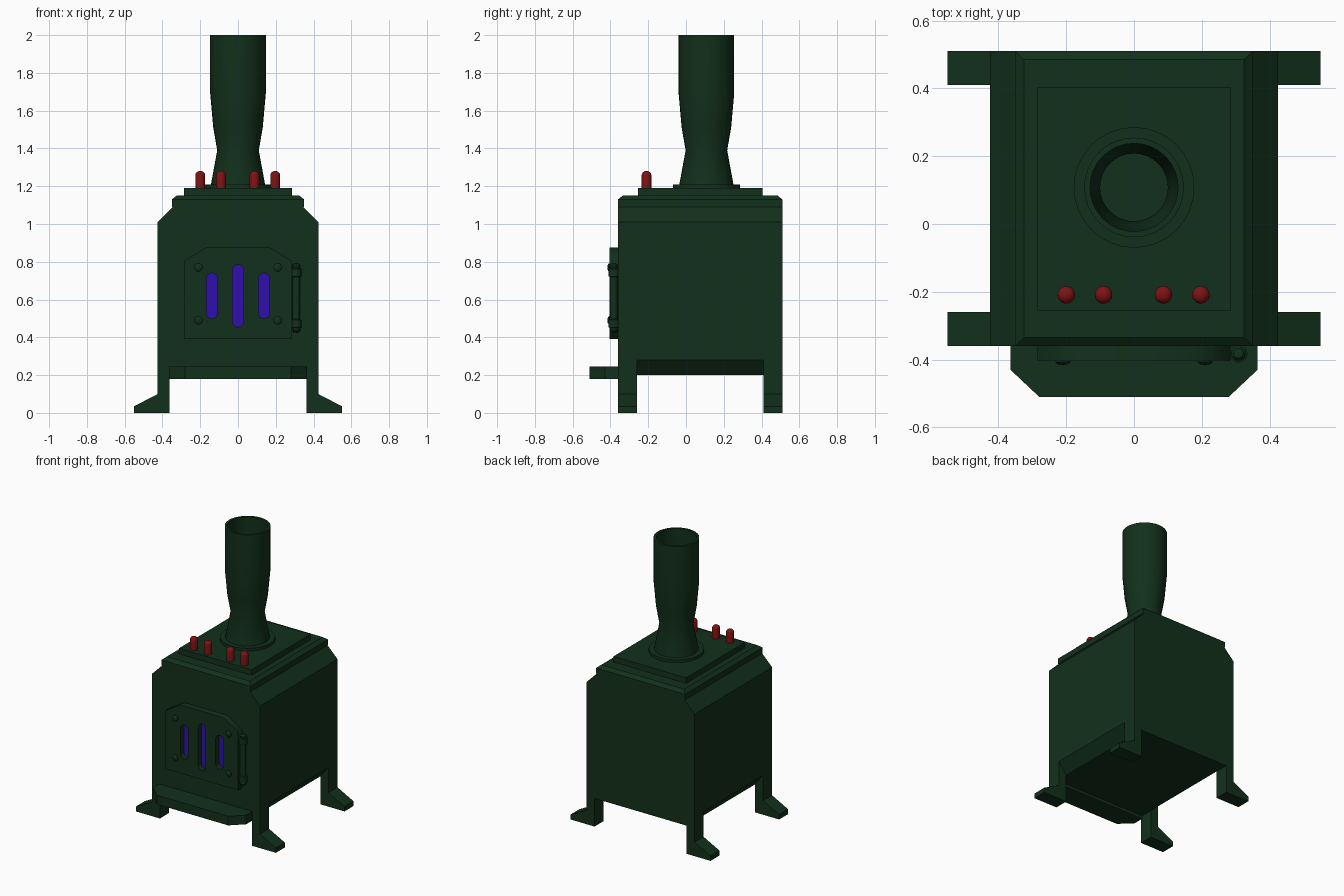
import bpy, bmesh
from math import sin, cos, pi, radians
from mathutils import Vector

if "Cube" in bpy.data.objects:
    bpy.data.objects.remove(bpy.data.objects["Cube"])


def material(name, color):
    m = bpy.data.materials.new(name)
    m.diffuse_color = (*color, 1)
    m.use_nodes = True
    m.node_tree.nodes["Principled BSDF"].inputs["Base Color"].default_value = m.diffuse_color
    return m


GREEN = material("green_iron", (0.006, 0.03, 0.011))
RED = material("red_knob", (0.22, 0.006, 0.006))
BLUE = material("blue_glass", (0.03, 0.005, 0.42))


def add(name, mesh, mat=GREEN, smooth=False):
    ob = bpy.data.objects.new(name, mesh)
    bpy.context.collection.objects.link(ob)
    mesh.materials.clear()
    mesh.materials.append(mat)
    if smooth:
        bpy.ops.object.select_all(action='DESELECT')
        ob.select_set(True)
        bpy.context.view_layer.objects.active = ob
        bpy.ops.object.shade_smooth_by_angle(angle=radians(35))
    return ob


def prism(name, profile, a, b, axis='Y', mat=GREEN):
    """Extrude a 2D profile from a to b along Y (x,z points) or Z (x,y points)."""
    bm = bmesh.new()
    put = (lambda p, d: (p[0], d, p[1])) if axis == 'Y' else (lambda p, d: (p[0], p[1], d))
    face = bm.faces.new([bm.verts.new(put(p, a)) for p in profile])
    ext = bmesh.ops.extrude_face_region(bm, geom=[face])
    move = Vector((0, b - a, 0)) if axis == 'Y' else Vector((0, 0, b - a))
    bmesh.ops.translate(bm, vec=move, verts=[v for v in ext['geom'] if isinstance(v, bmesh.types.BMVert)])
    bmesh.ops.recalc_face_normals(bm, faces=bm.faces)
    me = bpy.data.meshes.new(name)
    bm.to_mesh(me)
    bm.free()
    return add(name, me, mat)


def lathe(name, profile, loc, mat=GREEN, n=32):
    """Spin an (r,z) profile about Z; it starts and ends on the axis."""
    bm = bmesh.new()
    vs = [bm.verts.new((r, 0, z)) for r, z in profile]
    es = [bm.edges.new(p) for p in zip(vs, vs[1:])]
    bmesh.ops.spin(bm, geom=vs + es, axis=(0, 0, 1), cent=(0, 0, 0), angle=2 * pi, steps=n)
    bmesh.ops.remove_doubles(bm, verts=bm.verts, dist=1e-4)
    bmesh.ops.recalc_face_normals(bm, faces=bm.faces)
    me = bpy.data.meshes.new(name)
    bm.to_mesh(me)
    bm.free()
    ob = add(name, me, mat, smooth=True)
    ob.location = loc
    return ob


def mirrored(half):
    return half + [(-x, z) for x, z in reversed(half)]


def rect(x0, x1, y0, y1):
    return [(x0, y0), (x1, y0), (x1, y1), (x0, y1)]


def slot(cx, z0, z1, r=0.03, n=8):
    top = [(cx + r * cos(pi * i / n), z1 - r + r * sin(pi * i / n)) for i in range(n + 1)]
    low = [(cx - r * cos(pi * i / n), z0 + r - r * sin(pi * i / n)) for i in range(n + 1)]
    return top + low


# Firebox with sloped shoulders and tucked-in lower sides
prism("firebox", mirrored([(0.362, 0.2), (0.425, 0.28), (0.425, 1.01), (0.345, 1.09)]), -0.36, 0.51)

# Bottom panel corners filled by the legs with flared feet
leg = [(0.362, 0), (0.55, 0), (0.55, 0.035), (0.425, 0.10), (0.425, 0.28), (0.362, 0.28)]
for name, y0, y1 in (("front_legs", -0.36, -0.26), ("back_legs", 0.41, 0.51)):
    ob = prism(name, leg, y0, y1)
    ob.modifiers.new("mirror", 'MIRROR')

# Roof slab with bevelled upper rim
roof = prism("roof_slab", rect(-0.35, 0.35, -0.36, 0.51), 1.09, 1.13, 'Z')
bm = bmesh.new()
bm.from_mesh(roof.data)
top = max(bm.faces, key=lambda f: f.calc_center_median().z)
bmesh.ops.inset_region(bm, faces=[top], thickness=0.035)
for v in top.verts:
    v.co.z = 1.15
bm.to_mesh(roof.data)
bm.free()

# Cooking plate
prism("cooking_plate", rect(-0.285, 0.285, -0.255, 0.405), 1.15, 1.19, 'Z')

# Hearth shelf
prism("hearth_shelf", mirrored([(0.365, -0.35), (0.365, -0.43), (0.28, -0.51)]), 0.18, 0.245, 'Z')

# Flue collar and hollow waisted chimney
lathe("flue_collar", [(0, 1.185), (0.178, 1.185), (0.178, 1.21), (0, 1.21)], (0, 0.108, 0))
lathe("chimney", [(0, 1.2), (0.145, 1.2), (0.11, 1.39), (0.131, 1.51), (0.147, 1.69),
                  (0.147, 2.0), (0.13, 2.0), (0.13, 1.69), (0.116, 1.51), (0.1, 1.39),
                  (0.125, 1.215), (0, 1.215)], (0, 0.108, 0))

# Red control knobs
knob = [(0, 1.185), (0.026, 1.185), (0.026, 1.258)] + \
       [(0.026 * cos(a * pi / 8), 1.258 + 0.023 * sin(a * pi / 8)) for a in range(1, 4)] + [(0, 1.281)]
for i, x in enumerate((-0.2, -0.09, 0.087, 0.197)):
    lathe(f"control_knob_{i + 1}", knob, (x, -0.209, 0), RED, 20)

# Door plate with three slots (filled 2D curve turned to mesh)
slots = [slot(-0.138, 0.5, 0.74), slot(0, 0.455, 0.785), slot(0.138, 0.5, 0.74)]
door = mirrored([(0.285, 0.39), (0.285, 0.805), (0.17, 0.875)])
cu = bpy.data.curves.new("door_outline", 'CURVE')
cu.dimensions, cu.fill_mode, cu.extrude = '2D', 'BOTH', 0.0225
for pts in [door] + slots:
    sp = cu.splines.new('POLY')
    sp.points.add(len(pts) - 1)
    for p, (x, z) in zip(sp.points, pts):
        p.co = (x, z, 0, 1)
    sp.use_cyclic_u = True
helper = bpy.data.objects.new("door_outline", cu)
bpy.context.collection.objects.link(helper)
mesh = bpy.data.meshes.new_from_object(helper.evaluated_get(bpy.context.evaluated_depsgraph_get()))
bpy.data.objects.remove(helper)
ob = add("door", mesh)
ob.rotation_euler.x = pi / 2
ob.location.y = -0.3825

# Blue glass behind the slots
for i, s in enumerate(slots):
    prism(f"door_glass_{i + 1}", s, -0.366, -0.358, 'Y', BLUE)

# Door rivets
dome = [(0, -0.004), (0.022, -0.004), (0.022, 0.003), (0.015, 0.009), (0, 0.011)]
for x in (-0.21, 0.21):
    for z in (0.49, 0.77):
        ob = lathe("door_rivet", dome, (x, -0.405, z), GREEN, 16)
        ob.rotation_euler.x = pi / 2

# Hinge pin with collars and rounded ends
half = [(0.027, 0.115), (0.027, 0.155), (0.02, 0.158), (0.022, 0.17), (0.014, 0.181), (0, 0.184)]
hinge = [(r, -z) for r, z in reversed(half)] + [(0.019, -0.112), (0.019, 0.112)] + half
lathe("door_hinge", hinge, (0.308, -0.382, 0.608), GREEN, 20)
